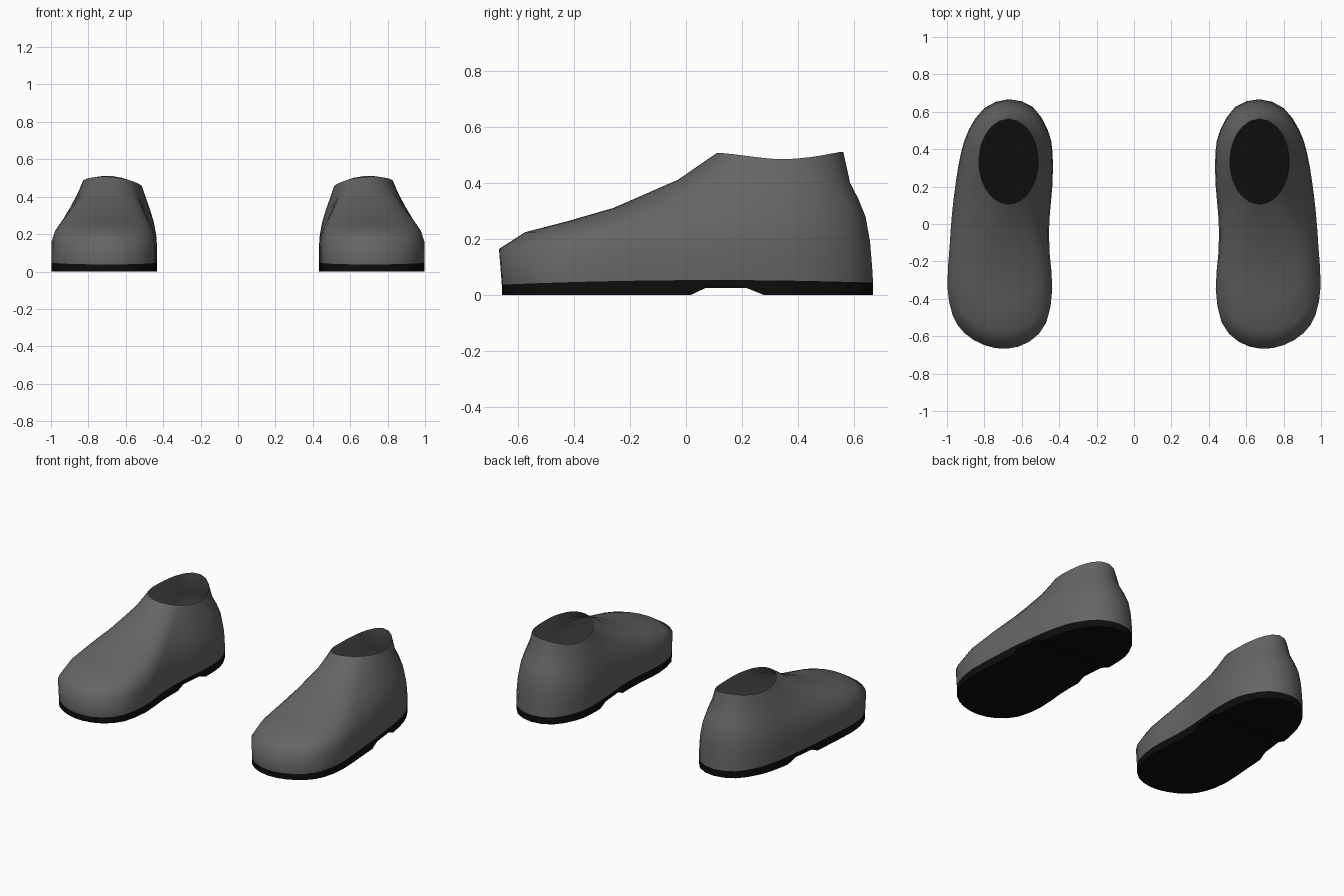
import bpy, bmesh
from math import sin, cos, radians

if "Cube" in bpy.data.objects:
    bpy.data.objects.remove(bpy.data.objects["Cube"])

# Footprint of the +x shoe: (angle around the ankle from the front, x, y)
FOOT = [(0, .68, -.657), (14, .80, -.638), (26, .905, -.575), (34, .968, -.48),
        (44, .996, -.33), (54, .985, -.12), (66, .972, .06), (78, .95, .24),
        (95, .925, .38), (118, .885, .50), (145, .80, .62), (180, .67, .667),
        (215, .54, .625), (242, .46, .50), (265, .435, .38), (282, .437, .20),
        (296, .453, .02), (308, .452, -.15), (318, .438, -.34), (330, .47, -.52),
        (345, .56, -.62)]

# Wall profiles from sole to collar: (travel toward the collar, height)
FRONT = [(0, .037), (-.013, .165), (.11, .225), (.30, .262), (.52, .31), (.82, .41), (1, .505)]
SIDE = [(0, .052), (0, .14), (.05, .20), (.20, .27), (.45, .34), (.80, .42), (1, .47)]
BACK = [(0, .045), (.03, .10), (.10, .19), (.25, .28), (.50, .345), (.77, .40), (1, .51)]


def smooth_outline(points):
    """Closed curve through the points, with one extra point per span."""
    out, n = [], len(points)
    for i in range(n):
        p = [list(points[(i + k) % n]) for k in (-1, 0, 1, 2)]
        if i == 0:
            p[0][0] -= 360
        for k in (2, 3):
            if i + k - 1 >= n:
                p[k][0] += 360
        out.append(tuple(p[1]))
        out.append(tuple((9 * (b + c) - a - d) / 16 for a, b, c, d in zip(*p)))
    return out


def bottom_edge(y):
    """Gently arched seam between upper and sole."""
    return .038 + .016 * max(0, 1 - ((y - .1) / .75) ** 2)


def make_object(name, bm, colour):
    mesh = bpy.data.meshes.new(name)
    bm.to_mesh(mesh)
    bm.free()
    obj = bpy.data.objects.new(name, mesh)
    bpy.context.collection.objects.link(obj)
    mat = bpy.data.materials.new(name + "_colour")
    mat.diffuse_color = (*colour, 1)
    mat.use_nodes = True
    mat.node_tree.nodes["Principled BSDF"].inputs["Base Color"].default_value = mat.diffuse_color
    mesh.materials.append(mat)
    obj.modifiers.new("pair", 'MIRROR')
    return obj


outline = smooth_outline(FOOT)
n = len(outline)

# Upper: open shell lofted from the footprint to the oval collar
bm = bmesh.new()
rings = []
for k in range(len(SIDE)):
    ring = []
    for deg, px, py in outline:
        a = radians(deg)
        c = cos(a)
        end, mix = (FRONT, c ** 1.4) if c > 0 else (BACK, c * c)
        w = end[k][0] * mix + SIDE[k][0] * (1 - mix)
        z = end[k][1] * mix + SIDE[k][1] * (1 - mix) + .015 * sin(a) * k / 6
        if k == 0:
            z = bottom_edge(py)
        ex, ey = .671 + .158 * sin(a), .334 - .227 * c
        ring.append(bm.verts.new((px + (ex - px) * w, py + (ey - py) * w, z)))
    rings.append(ring)
for lo, hi in zip(rings, rings[1:]):
    for i in range(n):
        j = (i + 1) % n
        bm.faces.new((lo[i], lo[j], hi[j], hi[i])).smooth = True
make_object("shoe_upper", bm, (.13, .13, .13))

# Sole: slab on the footprint, cut across so the arch notch can be raised
bm = bmesh.new()
low = [bm.verts.new((x, y, 0)) for _, x, y in outline]
top = [bm.verts.new((x, y, 1)) for _, x, y in outline]
bm.faces.new(low[::-1])
bm.faces.new(top)
for i in range(n):
    j = (i + 1) % n
    bm.faces.new((low[i], low[j], top[j], top[i]))
for y in (-.5, -.3, -.12, .015, .07, .215, .28, .45):
    bmesh.ops.bisect_plane(bm, geom=bm.verts[:] + bm.edges[:] + bm.faces[:],
                           plane_co=(0, y, 0), plane_no=(0, 1, 0))
for v in bm.verts:
    y = v.co.y
    if v.co.z > .5:
        v.co.z = bottom_edge(y)
    else:
        v.co.z = .026 * max(0, min(1, (y - .015) / .055, (.28 - y) / .065))
make_object("shoe_sole", bm, (.004, .004, .004))
